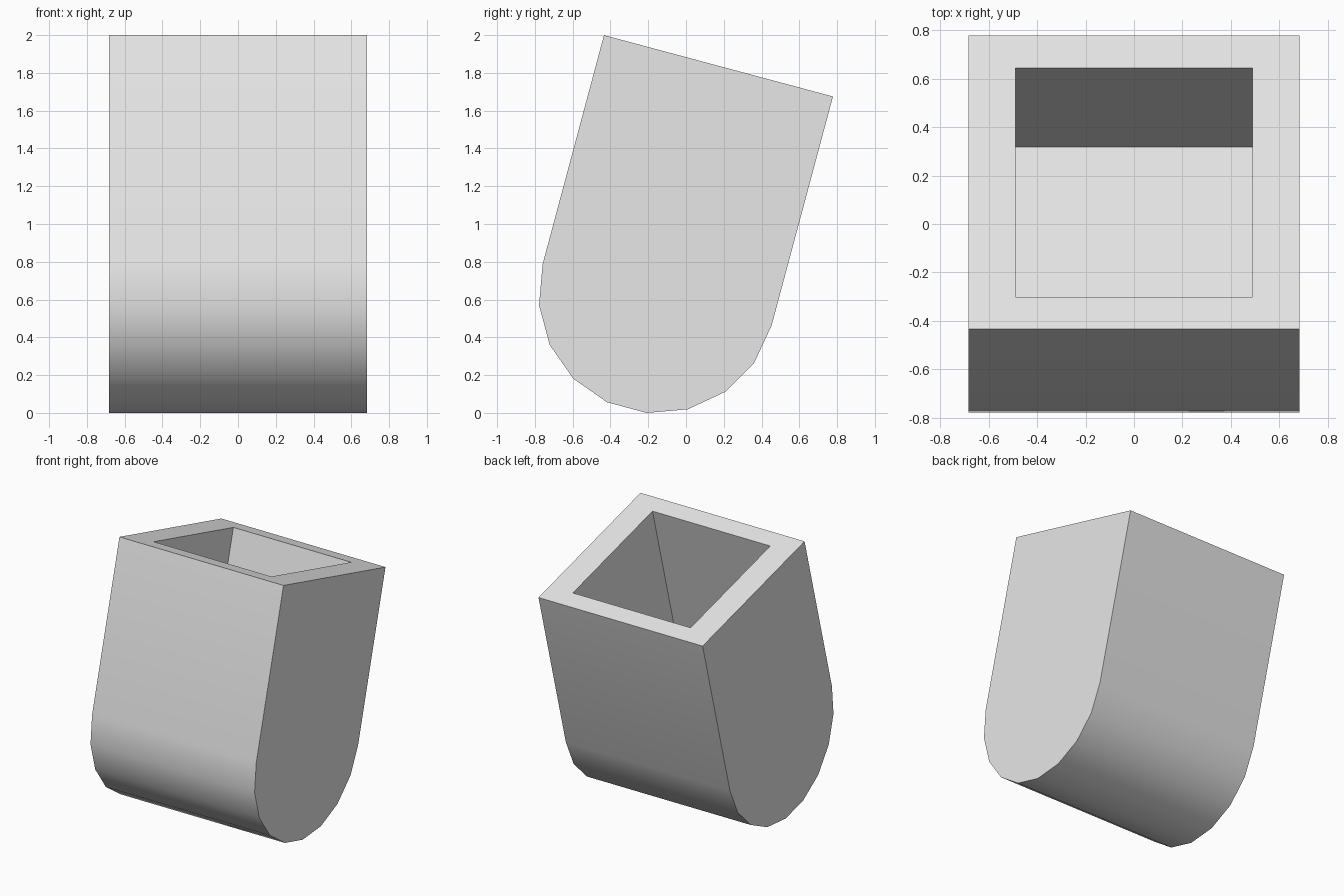
import bpy, bmesh, math
from mathutils import Matrix, Vector

if "Cube" in bpy.data.objects:
    bpy.data.objects.remove(bpy.data.objects["Cube"], do_unlink=True)

RADIUS = 0.6275          # rounded base, nine facets
HEIGHT = RADIUS * 2      # straight walls above the base
HALF_WIDTH = 0.683
POCKET = 0.49            # half size of the square opening
DEPTH = 1.26
TILT = math.radians(-15)

# Single flat colour
grey = bpy.data.materials.new("plain_grey")
grey.use_nodes = True
colour = (0.8, 0.8, 0.8, 1)
grey.diffuse_color = colour
grey.node_tree.nodes["Principled BSDF"].inputs["Base Color"].default_value = colour

bm = bmesh.new()

# Side profile: half round base with straight walls
profile = [(-RADIUS, HEIGHT)]
for i in range(10):
    a = math.pi + i * math.pi / 9
    profile.append((RADIUS * math.cos(a), RADIUS * math.sin(a)))
profile.append((RADIUS, HEIGHT))
side = bm.faces.new([bm.verts.new((-HALF_WIDTH, y, z)) for y, z in profile])
ext = bmesh.ops.extrude_face_region(bm, geom=[side], use_keep_orig=True)
moved = [g for g in ext["geom"] if isinstance(g, bmesh.types.BMVert)]
bmesh.ops.translate(bm, verts=moved, vec=(HALF_WIDTH * 2, 0, 0))
bmesh.ops.recalc_face_normals(bm, faces=bm.faces)

# Square pocket sunk into the top
top = max(bm.faces, key=lambda f: f.calc_center_median().z)
bmesh.ops.inset_region(bm, faces=[top], thickness=0.1)
for v in top.verts:
    v.co = Vector((math.copysign(POCKET, v.co.x), math.copysign(POCKET, v.co.y), HEIGHT))
floor = bmesh.ops.extrude_discrete_faces(bm, faces=[top])["faces"][0]
bmesh.ops.translate(bm, verts=floor.verts, vec=(0, 0, -DEPTH))
bmesh.ops.recalc_face_normals(bm, faces=bm.faces)

# Lean the holder back and rest it on the ground
bm.transform(Matrix.Rotation(TILT, 4, "X"))
low = min(v.co.z for v in bm.verts)
ys = [v.co.y for v in bm.verts]
bm.transform(Matrix.Translation((0, -(min(ys) + max(ys)) / 2, -low)))

mesh = bpy.data.meshes.new("tilted_holder")
bm.to_mesh(mesh)
bm.free()
mesh.materials.append(grey)
holder = bpy.data.objects.new("tilted_holder", mesh)
bpy.context.collection.objects.link(holder)

# Smooth base, crisp edges elsewhere
bpy.ops.object.select_all(action="DESELECT")
holder.select_set(True)
bpy.context.view_layer.objects.active = holder
bpy.ops.object.shade_smooth_by_angle(angle=math.radians(30))
